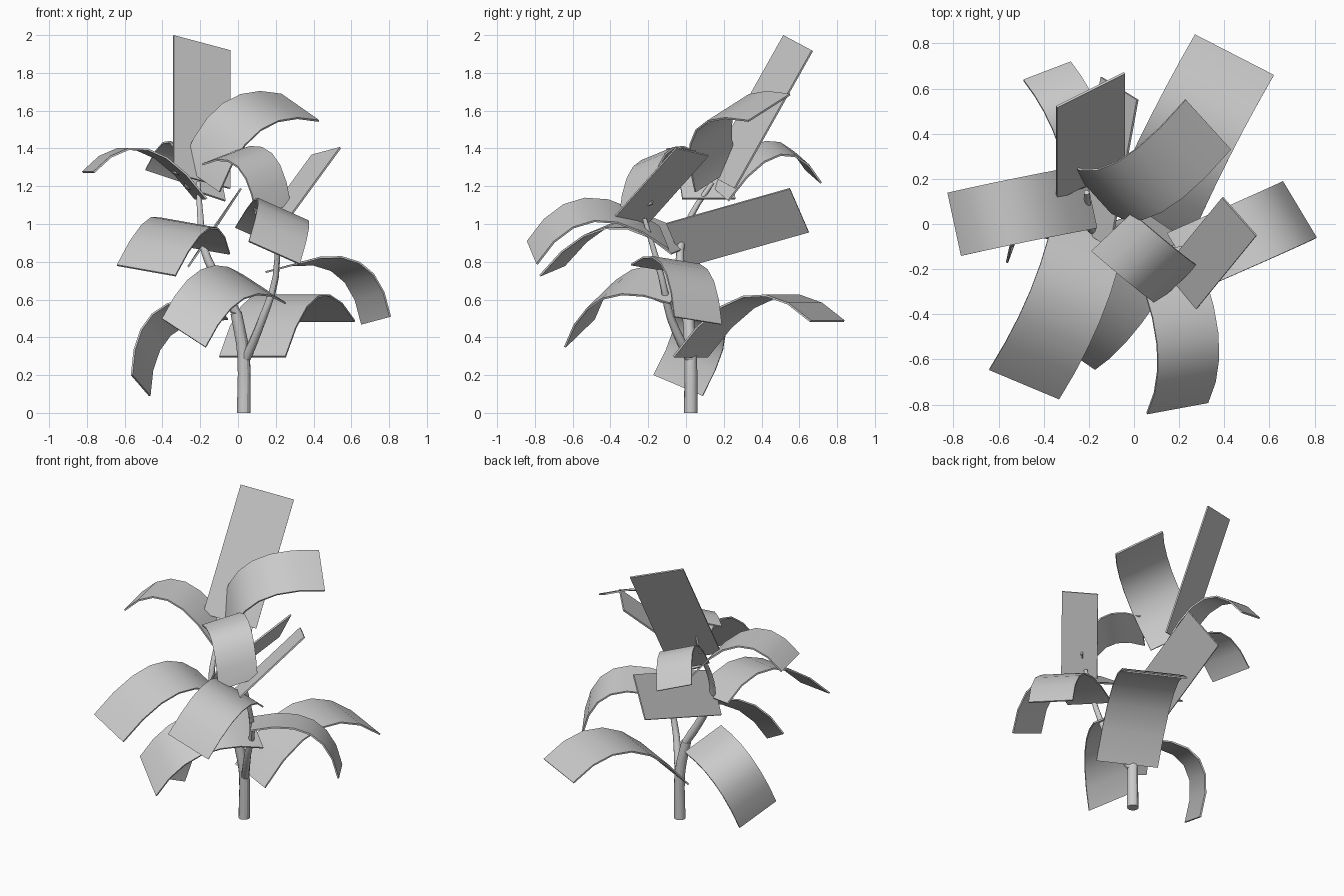
import bpy
import bmesh
from mathutils import Vector

cube = bpy.data.objects.get("Cube")
if cube:
    bpy.data.objects.remove(cube, do_unlink=True)

LEAF_SEGMENTS = 6
LEAF_THICKNESS = 0.01
STEM_SIDES = 12


def make_material(name, value):
    material = bpy.data.materials.new(name)
    material.use_nodes = True
    colour = (value, value, value, 1)
    material.diffuse_color = colour
    material.node_tree.nodes["Principled BSDF"].inputs["Base Color"].default_value = colour
    return material


plant_grey = make_material("plant grey", 0.6)


def finish(name, bm):
    """Turn a bmesh into a smooth object with sharp edges kept."""
    bmesh.ops.recalc_face_normals(bm, faces=bm.faces)
    mesh = bpy.data.meshes.new(name)
    bm.to_mesh(mesh)
    bm.free()
    mesh.materials.append(plant_grey)
    obj = bpy.data.objects.new(name, mesh)
    bpy.context.collection.objects.link(obj)
    bpy.ops.object.select_all(action="DESELECT")
    obj.select_set(True)
    bpy.context.view_layer.objects.active = obj
    bpy.ops.object.shade_smooth_by_angle()
    return obj


def leaf(name, base, tip, across, middle=None):
    """Thin strip swept along an arch; it is flat when no middle is given."""
    base, tip, half = Vector(base), Vector(tip), Vector(across) / 2
    steps = LEAF_SEGMENTS if middle else 1
    middle = Vector(middle) if middle else (base + tip) / 2
    control = middle * 2 - (base + tip) / 2
    bm = bmesh.new()
    previous = None
    for i in range(steps + 1):
        t = i / steps
        centre = base * (1 - t) ** 2 + control * (2 * t * (1 - t)) + tip * t ** 2
        pair = [bm.verts.new(centre - half), bm.verts.new(centre + half)]
        if previous:
            bm.faces.new((previous[0], previous[1], pair[1], pair[0]))
        previous = pair
    bm.normal_update()
    bmesh.ops.solidify(bm, geom=bm.faces[:], thickness=LEAF_THICKNESS)
    return finish(name, bm)


def stem(name, points, start_radius, end_radius):
    """Round tapering tube through the points, smoothed by a spline."""
    points = [Vector(p) for p in points]
    padded = [points[0] * 2 - points[1]] + points + [points[-1] * 2 - points[-2]]
    path = []
    for a, b, c, d in zip(padded, padded[1:], padded[2:], padded[3:]):
        for t in (0, 1 / 3, 2 / 3):
            path.append(b + (c - a) * (t / 2) + (a * 2 - b * 5 + c * 4 - d) * (t * t / 2)
                        + (b * 3 - a - c * 3 + d) * (t ** 3 / 2))
    path.append(points[-1])
    bm = bmesh.new()
    rings = []
    last = len(path) - 1
    for i, centre in enumerate(path):
        direction = path[min(i + 1, last)] - path[max(i - 1, 0)]
        if i == 0:
            direction = Vector((0, 0, 1))
        tilt = Vector((0, 0, 1)).rotation_difference(direction)
        radius = start_radius + (end_radius - start_radius) * i / last
        ring = bmesh.ops.create_circle(bm, segments=STEM_SIDES, radius=radius)["verts"]
        for vert in ring:
            vert.co = centre + tilt @ vert.co
        rings.append(ring)
    for low, high in zip(rings, rings[1:]):
        for k in range(STEM_SIDES):
            n = (k + 1) % STEM_SIDES
            bm.faces.new((low[k], low[n], high[n], high[k]))
    bm.faces.new(rings[0])
    bm.faces.new(rings[-1])
    return finish(name, bm)


# Trunk and the two branches
stem("trunk", [(.03, .025, 0), (.03, .025, .3), (-.01, .01, .53)], .036, .03)
stem("right_branch", [(-.01, .01, .53), (-.11, -.02, .71), (-.18, -.03, .87),
                      (-.2, .03, 1.05), (-.21, .14, 1.22)], .029, .012)
stem("left_branch", [(.04, .02, .28), (.13, -.08, .5), (.2, -.13, .72),
                     (.21, -.22, 1.03)], .026, .012)

# Flat leaves
leaf("top_leaf", base=(-.19, .18, 1.23), tip=(-.19, .59, 1.96), across=(.3, .15, -.08))
leaf("left_upright_leaf", base=(.2, -.295, 1.01), tip=(.47, .035, 1.38),
     across=(-.15, .17, -.04))
leaf("back_middle_leaf", base=(-.18, -.055, .885), tip=(-.06, .6, 1.07),
     across=(-.16, .1, -.23))

# Arching leaves, upper tier
leaf("upper_left_leaf", base=(-.2, .155, 1.24), tip=(.33, .44, 1.62),
     across=(.2, -.22, -.14), middle=(.02, .16, 1.57))
leaf("upper_right_leaf", base=(-.2, .12, 1.13), tip=(-.79, 0, 1.27),
     across=(.06, -.28, 0), middle=(-.51, .06, 1.39))
leaf("upper_back_leaf", base=(-.17, .18, 1.16), tip=(-.385, .68, 1.255),
     across=(.21, .08, -.07), middle=(-.255, .46, 1.405))
leaf("upper_front_leaf", base=(.19, -.27, 1.07), tip=(-.1, -.035, 1.355),
     across=(.18, .17, .07), middle=(.09, -.195, 1.34))

# Arching leaves, middle tier
leaf("middle_front_leaf", base=(.12, -.12, .92), tip=(.19, -.81, .845),
     across=(.27, .05, -.12), middle=(.235, -.51, 1.07))
leaf("middle_right_leaf", base=(-.2, -.015, .865), tip=(-.485, -.705, .75),
     across=(.31, -.13, -.055), middle=(-.305, -.36, 1.0))
leaf("middle_left_leaf", base=(.22, -.165, .77), tip=(.735, .065, .49),
     across=(.15, -.25, .04), middle=(.57, -.01, .78))

# Arching leaves, lower tier
leaf("lower_front_leaf", base=(.135, -.01, .65), tip=(-.285, -.56, .42),
     across=(.23, -.155, -.15), middle=(-.085, -.36, .675))
leaf("lower_right_leaf", base=(-.1, -.04, .555), tip=(-.52, -.04, .145),
     across=(.095, .26, -.11), middle=(-.41, .08, .47))
leaf("lower_back_leaf", base=(.075, .02, .3), tip=(.445, .75, .49),
     across=(.35, -.18, 0), middle=(.25, .39, .62))
